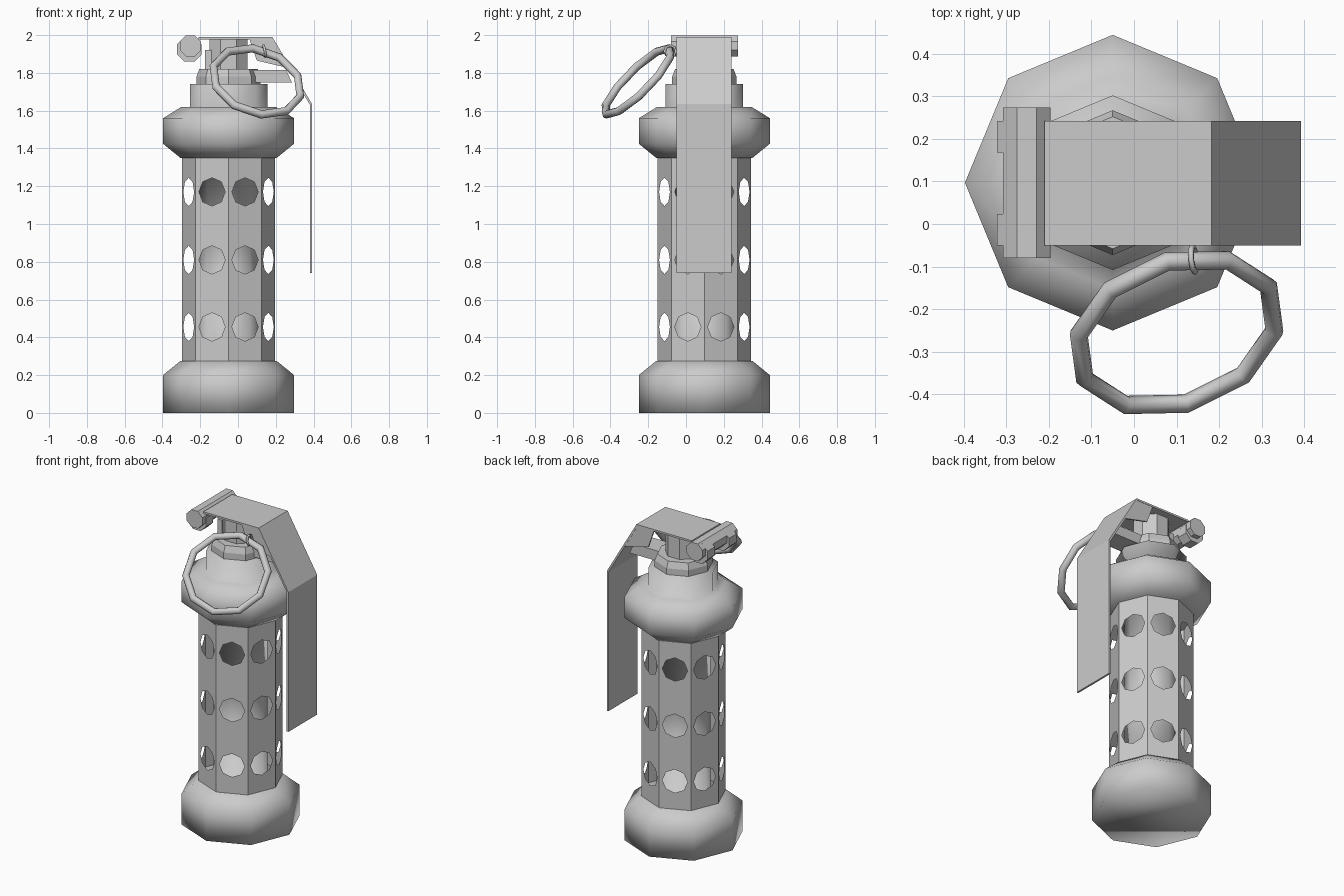
import bpy, bmesh, math
from mathutils import Vector

cube = bpy.data.objects.get("Cube")
if cube:
    bpy.data.objects.remove(cube, do_unlink=True)

CX, CY = -0.05, 0.097
SIDES = 8

grey = bpy.data.materials.new("plain_grey")
grey.use_nodes = True
grey.diffuse_color = (0.6, 0.6, 0.6, 1)
grey.node_tree.nodes["Principled BSDF"].inputs["Base Color"].default_value = (0.6, 0.6, 0.6, 1)


def finish(name, bm, smooth=False, fix_normals=True):
    if fix_normals:
        bmesh.ops.recalc_face_normals(bm, faces=bm.faces[:])
    for f in bm.faces:
        f.smooth = smooth
    mesh = bpy.data.meshes.new(name)
    bm.to_mesh(mesh)
    bm.free()
    mesh.materials.append(grey)
    obj = bpy.data.objects.new(name, mesh)
    bpy.context.collection.objects.link(obj)
    return obj


def lathe(name, profile, turn=0.0, smooth=False):
    """Spin (radius, height) points into an eight-sided solid with flat ends."""
    bm = bmesh.new()
    rings = []
    for r, z in profile:
        angles = [turn + math.tau * i / SIDES for i in range(SIDES)]
        rings.append([bm.verts.new((CX + r * math.cos(a), CY + r * math.sin(a), z)) for a in angles])
    for low, high in zip(rings, rings[1:]):
        for i in range(SIDES):
            j = (i + 1) % SIDES
            bm.faces.new((low[i], low[j], high[j], high[i]))
    bm.faces.new(rings[0][::-1])
    bm.faces.new(rings[-1])
    return finish(name, bm, smooth)


def prism(name, outline, y0, y1):
    """Extrude an (x, z) outline from y0 to y1."""
    bm = bmesh.new()
    face = bm.faces.new([bm.verts.new((x, y0, z)) for x, z in outline])
    new = bmesh.ops.extrude_face_region(bm, geom=[face])["geom"]
    moved = [v for v in new if isinstance(v, bmesh.types.BMVert)]
    bmesh.ops.translate(bm, verts=moved, vec=(0, y1 - y0, 0))
    return finish(name, bm)


def octagon(x, z, r, turn=math.pi / 8):
    return [(x + r * math.cos(turn + math.tau * i / SIDES),
             z + r * math.sin(turn + math.tau * i / SIDES)) for i in range(SIDES)]


def hoop(name, center, u, normal, major, minor, count, tube_sides):
    """Faceted ring whose first corner lies in direction u."""
    center, normal = Vector(center), Vector(normal).normalized()
    u = Vector(u)
    u = (u - normal * u.dot(normal)).normalized()
    v = normal.cross(u)
    bm = bmesh.new()
    loops = []
    for i in range(count):
        a = math.tau * i / count
        out = u * math.cos(a) + v * math.sin(a)
        loop = []
        for k in range(tube_sides):
            b = math.tau * k / tube_sides
            loop.append(bm.verts.new(center + out * (major + minor * math.cos(b)) + normal * minor * math.sin(b)))
        loops.append(loop)
    for i in range(count):
        a, b = loops[i], loops[(i + 1) % count]
        for k in range(tube_sides):
            m = (k + 1) % tube_sides
            bm.faces.new((a[k], b[k], b[m], a[m]))
    return finish(name, bm, smooth=True)


# Core with both end caps and the neck, softly shaded
lathe("core_and_caps", [
    (0.347, 0), (0.347, 0.2), (0.255, 0.275), (0.16, 0.275),
    (0.16, 1.35), (0.255, 1.35), (0.347, 1.425), (0.347, 1.56),
    (0.25, 1.62), (0.205, 1.62), (0.205, 1.74)], smooth=True)

# Perforated outer tube: each side is three cells with an octagonal hole
bm = bmesh.new()
levels = [0.27, 0.633, 0.99, 1.355]
holes = [0.455, 0.81, 1.17]
radius = 0.247
for side in range(SIDES):
    mid = math.tau * (side + 0.5) / SIDES
    apothem = radius * math.cos(math.pi / SIDES)
    half = radius * math.sin(math.pi / SIDES)
    base = Vector((CX + apothem * math.cos(mid), CY + apothem * math.sin(mid), 0))
    across = Vector((-math.sin(mid), math.cos(mid), 0))
    for hole, z0, z1 in zip(holes, levels, levels[1:]):
        inner, outer = [], []
        for i in range(8):
            c, s = math.cos(math.tau * i / 8), math.sin(math.tau * i / 8)
            inner.append(bm.verts.new(base + across * 0.075 * c + Vector((0, 0, hole + 0.075 * s))))
            edge_x = half * round(c)
            edge_z = hole if abs(s) < 0.1 else (z1 if s > 0 else z0)
            outer.append(bm.verts.new(base + across * edge_x + Vector((0, 0, edge_z))))
        for i in range(8):
            j = (i + 1) % 8
            bm.faces.new((inner[i], outer[i], outer[j], inner[j]))
bmesh.ops.remove_doubles(bm, verts=bm.verts[:], dist=0.0005)
finish("perforated_tube", bm, fix_normals=False)

# Fuze on top of the neck
lathe("fuze_base", [(0.17, 1.73), (0.17, 1.78), (0.155, 1.82)])
lathe("fuze_body", [(0.108, 1.81), (0.108, 1.98)], turn=math.pi / 8)
prism("fuze_arm", [(-0.05, 1.75), (0.285, 1.75), (0.255, 1.815), (-0.05, 1.815)], 0.03, 0.165)
prism("fuze_post", [(-0.175, 1.8), (-0.14, 1.8), (-0.14, 1.92), (-0.175, 1.92)], 0.04, 0.155)

# Bent lever with side flanges
prism("lever", [
    (-0.21, 1.99), (0.182, 1.99), (0.392, 1.635), (0.392, 0.74),
    (0.38, 0.74), (0.38, 1.632), (0.175, 1.978), (-0.21, 1.978)], -0.05, 0.242)
for name, y in (("front_flange", -0.048), ("back_flange", 0.23)):
    prism(name, [(0.06, 1.98), (0.178, 1.98), (0.27, 1.825), (0.1, 1.865)], y, y + 0.01)

# Hinge pin and the two lever ears around it
prism("hinge_pin", octagon(-0.252, 1.943, 0.06), -0.08, 0.274)
for name, y in (("front_hinge_ear", -0.05), ("back_hinge_ear", 0.168)):
    prism(name, octagon(-0.257, 1.925, 0.07), y, y + 0.074)

# Pull ring and its small link
hoop("pull_ring", (0.1, -0.255, 1.755), (0.235, 0.005, -0.081), (0.25, -0.685, 0.685), 0.243, 0.022, 10, 8)
hoop("ring_link", (0.14, -0.083, 1.915), (0, 0, 1), (1, 0.1, 0.2), 0.03, 0.007, 8, 6)
